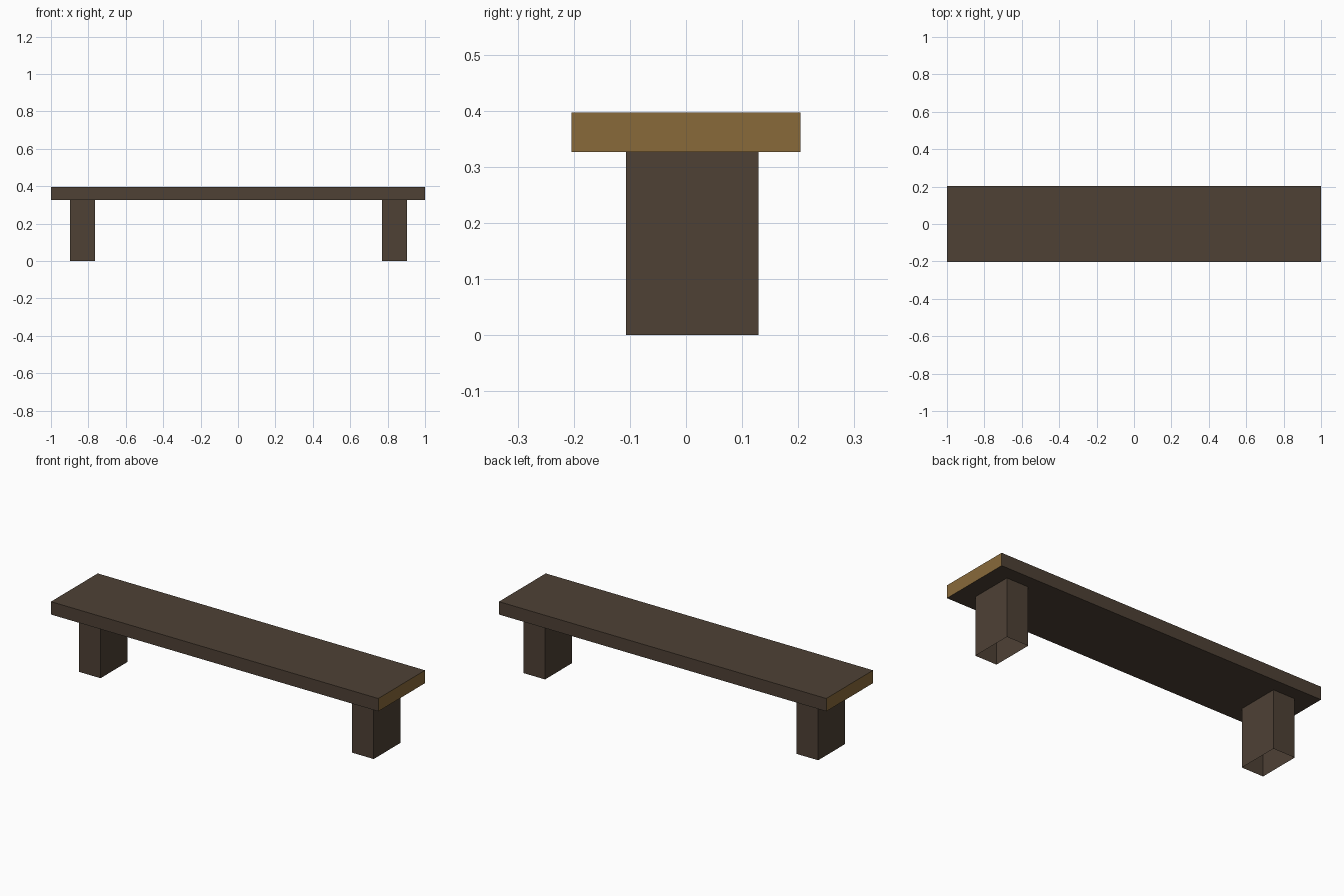
import bpy, bmesh

if "Cube" in bpy.data.objects:
    bpy.data.objects.remove(bpy.data.objects["Cube"])


def material(name, srgb):
    m = bpy.data.materials.new(name)
    lin = [((c / 255 + 0.055) / 1.055) ** 2.4 for c in srgb]
    m.diffuse_color = (*lin, 1)
    m.use_nodes = True
    m.node_tree.nodes["Principled BSDF"].inputs["Base Color"].default_value = m.diffuse_color
    return m


dark_wood = material("dark wood", (78, 65, 53))
cut_wood = material("cut end wood", (137, 106, 58))


def box(name, lo, hi, mats, open_ends=False, end_index=0):
    bm = bmesh.new()
    bmesh.ops.create_cube(bm, size=1)
    for v in bm.verts:
        v.co = [lo[i] + (v.co[i] + 0.5) * (hi[i] - lo[i]) for i in range(3)]
    bm.normal_update()
    # faces looking along x can take the end-grain colour
    for f in bm.faces:
        if abs(f.normal.x) > 0.9:
            f.material_index = end_index
    # drop bottom and top for hollow posts
    if open_ends:
        caps = [f for f in bm.faces if abs(f.normal.z) > 0.9]
        bmesh.ops.delete(bm, geom=caps, context='FACES')
    me = bpy.data.meshes.new(name)
    bm.to_mesh(me)
    bm.free()
    for m in mats:
        me.materials.append(m)
    ob = bpy.data.objects.new(name, me)
    bpy.context.collection.objects.link(ob)
    return ob


# plank with lighter sawn ends
box("seat", (-1, -0.204, 0.326), (1, 0.204, 0.397), [dark_wood, cut_wood], end_index=1)

# two hollow legs, open underneath
for name, x in (("left_leg", -0.898), ("right_leg", 0.771)):
    box(name, (x, -0.107, 0), (x + 0.133, 0.129, 0.326), [dark_wood], open_ends=True)
